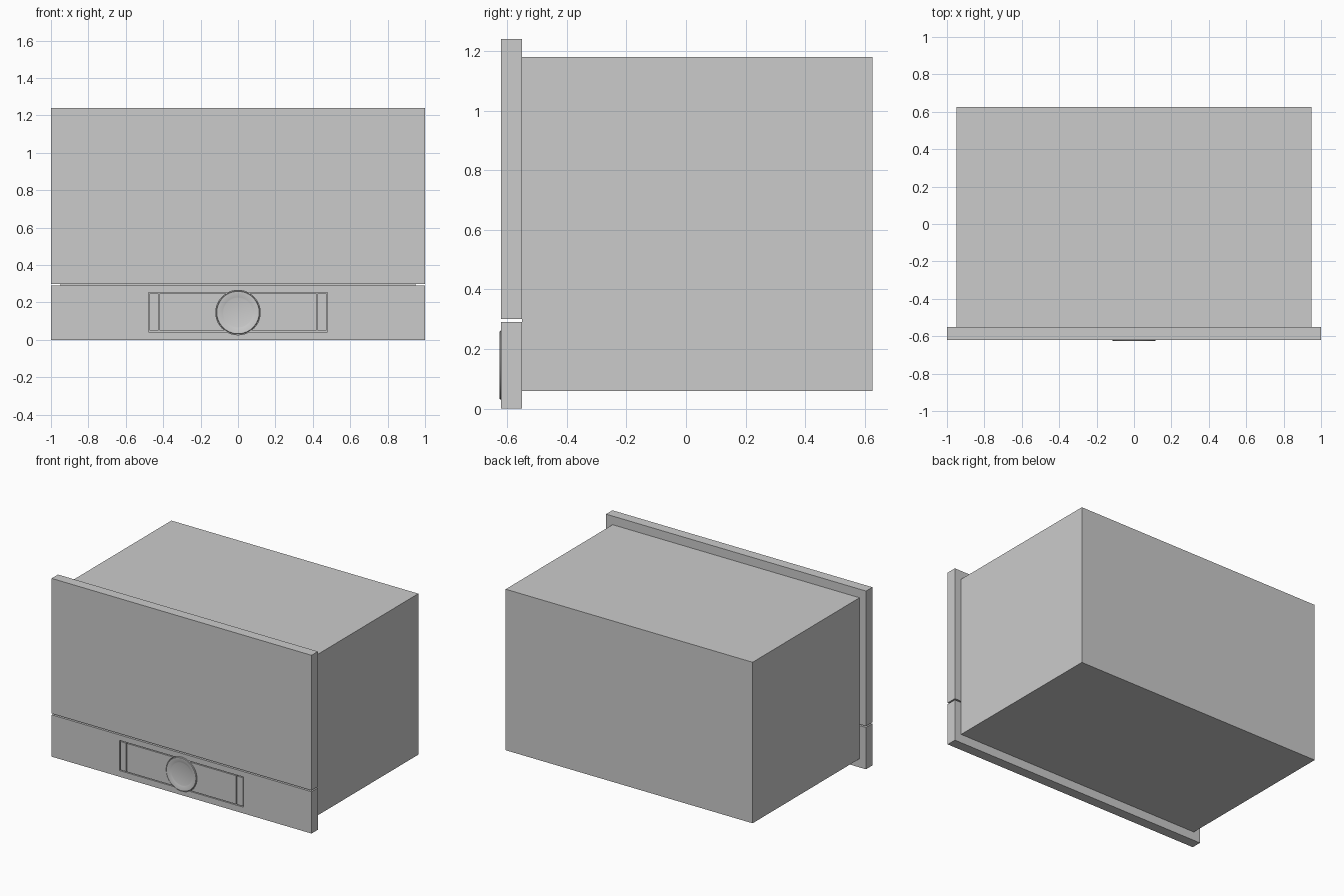
import bpy, bmesh, math
from mathutils import Matrix

if "Cube" in bpy.data.objects:
    bpy.data.objects.remove(bpy.data.objects["Cube"])


def box(name, x0, x1, y0, y1, z0, z1):
    mesh = bpy.data.meshes.new(name)
    bm = bmesh.new()
    bmesh.ops.create_cube(bm, size=1)
    for v in bm.verts:
        v.co = ((x0 + x1) / 2 + v.co.x * (x1 - x0),
                (y0 + y1) / 2 + v.co.y * (y1 - y0),
                (z0 + z1) / 2 + v.co.z * (z1 - z0))
    bm.to_mesh(mesh)
    bm.free()
    ob = bpy.data.objects.new(name, mesh)
    bpy.context.collection.objects.link(ob)
    return ob


def lathe(name, profile, z, steps=64):
    # profile of (radius, y) revolved about the y axis at height z
    mesh = bpy.data.meshes.new(name)
    bm = bmesh.new()
    vs = [bm.verts.new((r, y, z)) for r, y in profile]
    edges = [bm.edges.new(p) for p in zip(vs, vs[1:])]
    bmesh.ops.spin(bm, geom=vs + edges, cent=(0, 0, z), axis=(0, 1, 0),
                   angle=math.tau, steps=steps, use_duplicate=False)
    bmesh.ops.remove_doubles(bm, verts=bm.verts, dist=1e-5)
    bmesh.ops.recalc_face_normals(bm, faces=bm.faces)
    bm.to_mesh(mesh)
    bm.free()
    ob = bpy.data.objects.new(name, mesh)
    bpy.context.collection.objects.link(ob)
    return ob


def cut(ob, cutter):
    mod = ob.modifiers.new("cut", 'BOOLEAN')
    mod.operation = 'DIFFERENCE'
    mod.solver = 'EXACT'
    mod.object = cutter
    cutter.hide_render = True
    cutter.hide_set(True)


FRONT, BACK = -0.62, -0.55
DIAL_Z = 0.146

# Cabinet and door
box("oven_body", -0.95, 0.95, BACK, 0.625, 0.06, 1.18)
box("oven_door", -1, 1, FRONT, BACK, 0.30, 1.24)

# Control panel with a shallow pocket for the inserts
panel = box("control_panel", -1, 1, FRONT, BACK, 0, 0.291)
cut(panel, box("pocket_cutter", -0.478, 0.478, FRONT - 0.05, FRONT + 0.015, 0.043, 0.253))
dial_cutter = lathe("dial_cutter", [(0, -0.68), (0.119, -0.68), (0.119, -0.602), (0, -0.602)], DIAL_Z)
cut(panel, dial_cutter)

# Flush display and touch strips, separated by thin grooves
display = box("display", -0.42, 0.42, FRONT, FRONT + 0.015, 0.049, 0.247)
cut(display, dial_cutter)
for side, s in (("left", -1), ("right", 1)):
    a, b = sorted((s * 0.426, s * 0.472))
    box("touch_strip_" + side, a, b, FRONT, FRONT + 0.015, 0.049, 0.247)

# Dial ring and its dished centre
dial = lathe("control_dial", [(0, -0.600), (0.116, -0.600), (0.116, -0.622), (0.113, -0.625),
                              (0.106, -0.625), (0.082, -0.619), (0.078, -0.618),
                              (0, -0.618)], DIAL_Z)
bpy.ops.object.select_all(action='DESELECT')
dial.select_set(True)
bpy.context.view_layer.objects.active = dial
bpy.ops.object.shade_smooth_by_angle(angle=math.radians(30))
